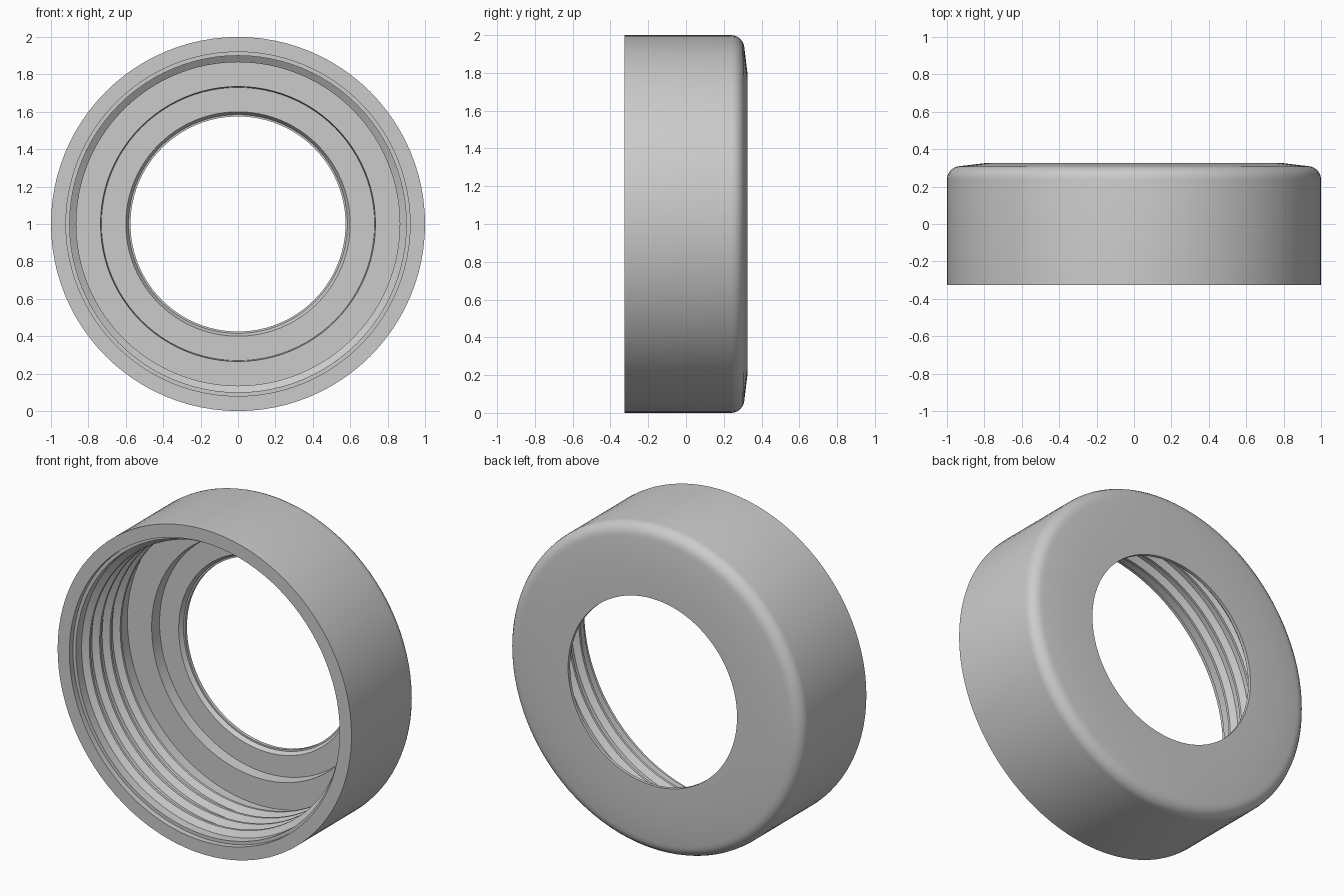
import bpy, bmesh, math

if "Cube" in bpy.data.objects:
    bpy.data.objects.remove(bpy.data.objects["Cube"])

SEGMENTS = 96
CENTRE_Z = 1.0


def lathe(name, profile):
    """Revolve a closed (radius, y) profile around the y axis."""
    bm = bmesh.new()
    rings = []
    for i in range(SEGMENTS):
        a = 2 * math.pi * i / SEGMENTS
        rings.append([bm.verts.new((r * math.cos(a), y, CENTRE_Z + r * math.sin(a)))
                      for r, y in profile])
    n = len(profile)
    for i in range(SEGMENTS):
        a, b = rings[i], rings[(i + 1) % SEGMENTS]
        for j in range(n):
            k = (j + 1) % n
            bm.faces.new((a[j], a[k], b[k], b[j]))
    bmesh.ops.recalc_face_normals(bm, faces=bm.faces)
    mesh = bpy.data.meshes.new(name)
    bm.to_mesh(mesh)
    bm.free()
    obj = bpy.data.objects.new(name, mesh)
    bpy.context.collection.objects.link(obj)
    bpy.context.view_layer.objects.active = obj
    obj.select_set(True)
    bpy.ops.object.shade_smooth_by_angle(angle=math.radians(25))
    return obj


# Outer wall with rounded back shoulder and slightly raised back face
profile = [(1.0, -0.325)]
for i in range(7):
    t = math.radians(90 * i / 6)
    profile.append((0.925 + 0.075 * math.cos(t), 0.24 + 0.07 * math.sin(t)))
profile += [(0.80, 0.325), (0.575, 0.325)]

# Inner lip, seal recess and floor
profile += [(0.575, 0.305), (0.585, 0.305), (0.60, 0.28),
            (0.73, 0.28), (0.735, 0.21), (0.90, 0.21)]

# Internal thread ridges, from the floor towards the mouth
for i in range(4):
    y = 0.13 - 0.10 * i
    profile += [(0.90, y), (0.865, y - 0.025), (0.865, y - 0.04), (0.90, y - 0.065)]

# Stepped mouth
profile += [(0.90, -0.29), (0.92, -0.29), (0.92, -0.325)]

lathe("threaded_ring_cap", profile)
